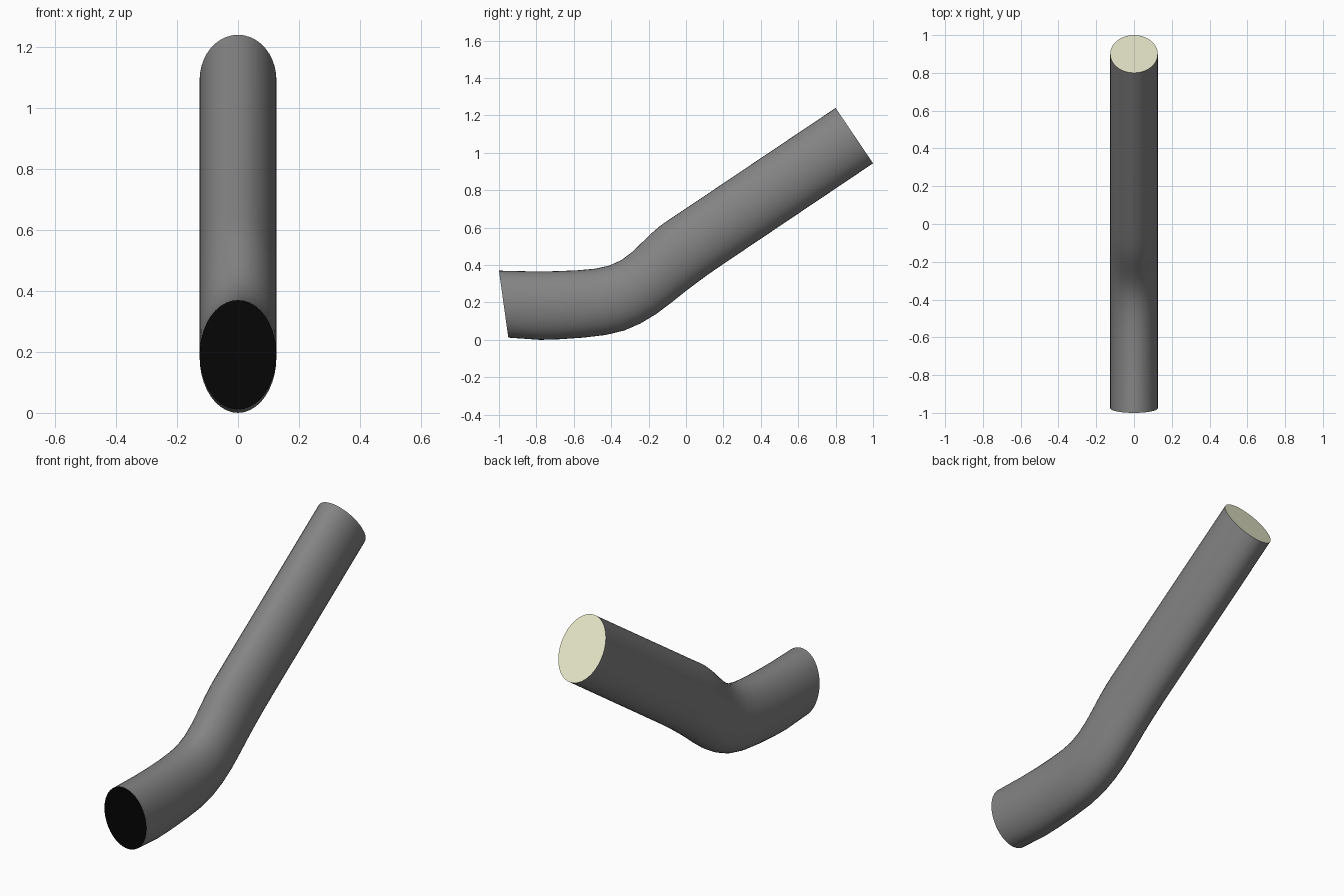
import bpy, bmesh, math
from mathutils import Vector

if "Cube" in bpy.data.objects:
    bpy.data.objects.remove(bpy.data.objects["Cube"])

SIDES = 40
HALF_W = 0.126

# cross-sections along the bend: top (y, z) and bottom (y, z)
SECTIONS = [
    (-1.00, 0.370, -0.95, 0.012), (-0.82, 0.366, -0.78, 0.000),
    (-0.70, 0.367, -0.68, 0.003), (-0.58, 0.372, -0.55, 0.012),
    (-0.49, 0.380, -0.43, 0.026), (-0.41, 0.397, -0.33, 0.050),
    (-0.345, 0.427, -0.245, 0.087), (-0.29, 0.468, -0.16, 0.138),
    (-0.24, 0.516, -0.08, 0.198), (-0.19, 0.565, 0.00, 0.262),
    (-0.14, 0.608, 0.06, 0.307), (-0.08, 0.650, 0.12, 0.351),
    (0.00, 0.703, 0.20, 0.406), (0.80, 1.24, 1.00, 0.944),
]


def ring(section):
    """Points of an elliptical cross-section between a top and bottom point."""
    top, bottom = Vector((0, *section[:2])), Vector((0, *section[2:]))
    mid, up = (top + bottom) / 2, (top - bottom) / 2
    angles = [2 * math.pi * i / SIDES for i in range(SIDES)]
    return [mid + up * math.cos(a) + Vector((HALF_W * math.sin(a), 0, 0)) for a in angles]


def make_object(name, bm, colour):
    mesh = bpy.data.meshes.new(name)
    bm.to_mesh(mesh)
    bm.free()
    obj = bpy.data.objects.new(name, mesh)
    bpy.context.collection.objects.link(obj)
    mat = bpy.data.materials.new(name + "_colour")
    mat.diffuse_color = colour
    mat.use_nodes = True
    mat.node_tree.nodes["Principled BSDF"].inputs["Base Color"].default_value = mat.diffuse_color
    mesh.materials.append(mat)
    return obj


# bent tube wall
bm = bmesh.new()
rings = [[bm.verts.new(p) for p in ring(s)] for s in SECTIONS]
for a, b in zip(rings, rings[1:]):
    for i in range(SIDES):
        j = (i + 1) % SIDES
        bm.faces.new((a[i], b[i], b[j], a[j])).smooth = True
bmesh.ops.recalc_face_normals(bm, faces=bm.faces)
make_object("bent_tube", bm, (0.23, 0.23, 0.23, 1))

# flat end caps
for name, section, facing, colour in (
    ("front_cap", SECTIONS[0], -1, (0.002, 0.002, 0.002, 1)),
    ("rear_cap", SECTIONS[-1], 1, (0.81, 0.81, 0.60, 1)),
):
    bm = bmesh.new()
    face = bm.faces.new([bm.verts.new(p) for p in ring(section)])
    face.normal_update()
    if face.normal.y * facing < 0:
        face.normal_flip()
    make_object(name, bm, colour)
